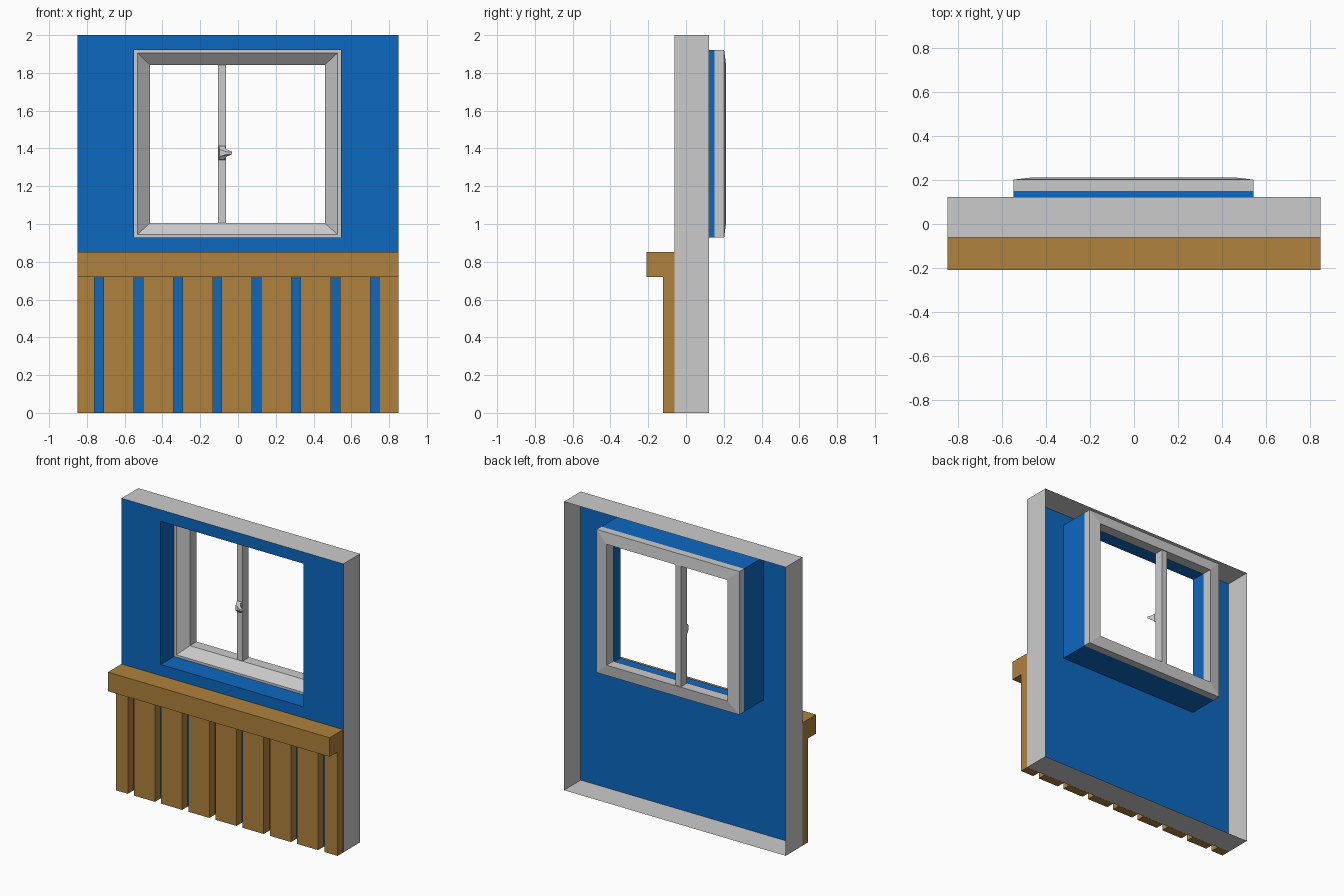
import bpy, bmesh

if "Cube" in bpy.data.objects:
    bpy.data.objects.remove(bpy.data.objects["Cube"])


def material(name, color):
    m = bpy.data.materials.new(name)
    m.diffuse_color = color
    m.use_nodes = True
    m.node_tree.nodes["Principled BSDF"].inputs["Base Color"].default_value = m.diffuse_color
    return m


BLUE = material("blue_paint", (0.004, 0.14, 0.53, 1))
WOOD = material("wood", (0.43, 0.22, 0.045, 1))


def finish(name, bm, mat=None):
    me = bpy.data.meshes.new(name)
    bm.to_mesh(me)
    bm.free()
    ob = bpy.data.objects.new(name, me)
    bpy.context.collection.objects.link(ob)
    if mat:
        me.materials.append(mat)
    return ob


def loft(name, rings, mat=None):
    """Skin rectangular rings (x0, x1, z0, z1, y) one after another."""
    bm = bmesh.new()
    loops = [[bm.verts.new(p) for p in ((a, y, c), (b, y, c), (b, y, d), (a, y, d))]
             for a, b, c, d, y in rings]
    for l, m in zip(loops, loops[1:]):
        for i in range(4):
            j = (i + 1) % 4
            bm.faces.new((l[i], l[j], m[j], m[i]))
    return finish(name, bm, mat)


def box(name, x0, x1, y0, y1, z0, z1, mat=None):
    bm = bmesh.new()
    bmesh.ops.create_cube(bm, size=1)
    for v in bm.verts:
        v.co = (x1 if v.co.x > 0 else x0, y1 if v.co.y > 0 else y0, z1 if v.co.z > 0 else z0)
    return finish(name, bm, mat)


WALL = (-0.85, 0.85, 0, 2)
HOLE = (-0.55, 0.545, 0.928, 1.92)
LIP = (-0.532, 0.527, 0.944, 1.905)
PANE = (-0.466, 0.46, 1.005, 1.843)
FRONT = -0.061

# Open-backed wall: grey rim, blue front sheet with window tunnel
loft("wall_rim", [WALL + (0.122,), WALL + (FRONT,)])
loft("wall_panel", [WALL + (FRONT,), HOLE + (FRONT,), HOLE + (0.15,)], BLUE)

# Window frame with sloped inner lip and slightly raised back
loft("window_frame", [HOLE + (0.15,), HOLE + (0.202,), PANE + (0.212,),
                      PANE + (0.138,), LIP + (0.085,), HOLE + (0.085,)])
box("mullion", PANE[0] + 0.36, PANE[0] + 0.403, 0.14, 0.206, PANE[2], PANE[3])

# Window latch: tapered base and pointed lever
bm = bmesh.new()
sections = [(-0.104, -0.066, 1.34, 1.413, 0.14), (-0.1, -0.07, 1.345, 1.408, 0.125),
            (-0.098, -0.06, 1.358, 1.395, 0.115), (-0.06, -0.032, 1.368, 1.382, 0.1)]
loops = [[bm.verts.new(p) for p in ((a, y, c), (b, y, c), (b, y, d), (a, y, d))]
         for a, b, c, d, y in sections]
for l, m in zip(loops, loops[1:]):
    for i in range(4):
        j = (i + 1) % 4
        bm.faces.new((l[i], l[j], m[j], m[i]))
bm.faces.new(loops[-1])
bm.faces.new(loops[0][::-1])
bmesh.ops.recalc_face_normals(bm, faces=bm.faces)
finish("window_latch", bm)

# Wooden cladding: evenly spaced planks under a top rail
GAP, PITCH = 0.047, 0.2085
for i in range(9):
    left = max(-0.85, -0.759 + GAP + (i - 1) * PITCH)
    right = min(0.85, -0.759 + i * PITCH)
    box(f"plank_{i + 1}", left, right, -0.123, -0.062, 0, 0.72, WOOD)
box("top_rail", -0.85, 0.85, -0.21, -0.062, 0.72, 0.852, WOOD)
